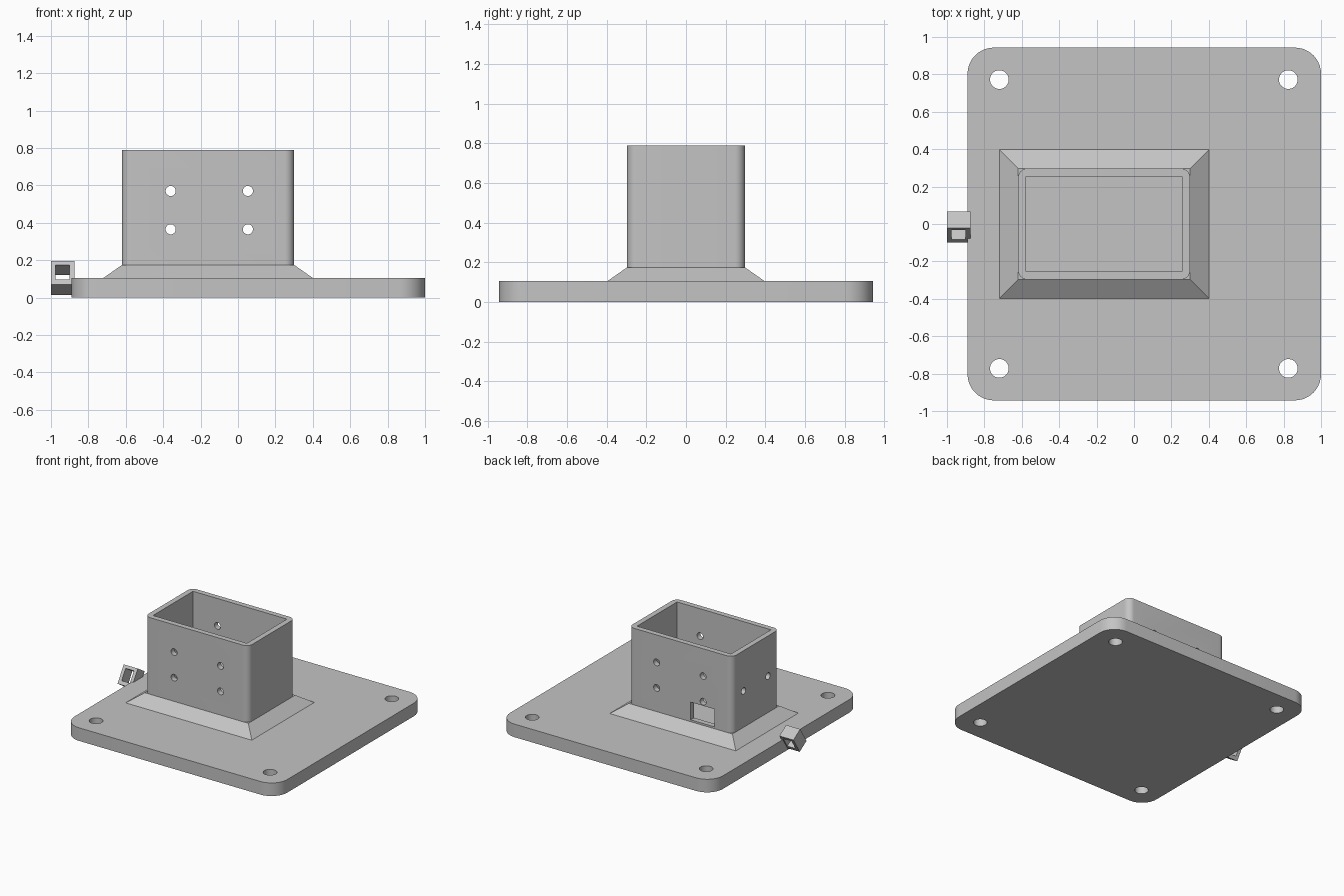
import bpy, bmesh, math
from mathutils import Matrix, Vector

if "Cube" in bpy.data.objects:
    bpy.data.objects.remove(bpy.data.objects["Cube"], do_unlink=True)

grey = bpy.data.materials.new("plain_grey")
grey.use_nodes = True
COLOUR = (0.55, 0.55, 0.55, 1)
grey.diffuse_color = COLOUR
grey.node_tree.nodes["Principled BSDF"].inputs["Base Color"].default_value = COLOUR


def finish(name, bm):
    bmesh.ops.recalc_face_normals(bm, faces=bm.faces)
    mesh = bpy.data.meshes.new(name)
    bm.to_mesh(mesh)
    bm.free()
    mesh.materials.append(grey)
    obj = bpy.data.objects.new(name, mesh)
    bpy.context.collection.objects.link(obj)
    return obj


def box(name, x, y, z, radius=0):
    """Box between (low, high) limits, with optional rounded upright edges."""
    bm = bmesh.new()
    bmesh.ops.create_cube(bm, size=1)
    for v in bm.verts:
        v.co = [lim[0] if c < 0 else lim[1] for c, lim in zip(v.co, (x, y, z))]
    if radius:
        upright = [e for e in bm.edges
                   if abs(e.verts[0].co.z - e.verts[1].co.z) > 0.01]
        bmesh.ops.bevel(bm, geom=upright, offset=radius, segments=10,
                        profile=0.5, affect='EDGES')
    return finish(name, bm)


def drill(centre, radius, depth, axis):
    """Round cutter along the given axis."""
    bm = bmesh.new()
    turn = Vector((0, 0, 1)).rotation_difference(Vector(axis)).to_matrix().to_4x4()
    bmesh.ops.create_cone(bm, cap_ends=True, segments=32, radius1=radius,
                          radius2=radius, depth=depth,
                          matrix=Matrix.Translation(centre) @ turn)
    return finish("cutter", bm)


def cut(obj, cutters):
    bpy.context.view_layer.objects.active = obj
    for c in cutters:
        mod = obj.modifiers.new("cut", 'BOOLEAN')
        mod.operation, mod.solver, mod.object = 'DIFFERENCE', 'EXACT', c
        bpy.ops.object.modifier_apply(modifier=mod.name)
        bpy.data.objects.remove(c, do_unlink=True)


def smooth(obj):
    bpy.ops.object.select_all(action='DESELECT')
    obj.select_set(True)
    bpy.context.view_layer.objects.active = obj
    bpy.ops.object.shade_smooth_by_angle(angle=math.radians(30))


PLATE_TOP, SKIRT_TOP, TUBE_TOP = 0.105, 0.175, 0.79

# Base plate with four bolt holes
plate = box("base_plate", (-0.89, 1), (-0.943, 0.943), (0, PLATE_TOP), 0.14)
cut(plate, [drill((x, y, 0.05), 0.05, 0.4, (0, 0, 1))
            for x in (-0.72, 0.825) for y in (-0.772, 0.772)])
smooth(plate)

# Sloped skirt between plate and tube
skirt = box("sloped_skirt", (-0.72, 0.4), (-0.397, 0.397), (PLATE_TOP, SKIRT_TOP))
for v in skirt.data.vertices:
    if v.co.z > 0.15:
        v.co.x += 0.1 if v.co.x < 0 else -0.1
        v.co.y += 0.1 if v.co.y < 0 else -0.1

# Open rectangular tube
tube = box("socket_tube", (-0.62, 0.3), (-0.297, 0.297), (SKIRT_TOP, TUBE_TOP), 0.05)
cut(tube, [box("cutter", (-0.577, 0.257), (-0.254, 0.254), (0, 1))])
# Screw holes through the front and back walls, and in one side wall
cut(tube, [drill((x, 0, z), 0.027, 1, (0, 1, 0))
           for x in (-0.36, 0.053) for z in (0.365, 0.57)])
cut(tube, [drill((-0.6, y, 0.467), 0.027, 0.2, (1, 0, 0)) for y in (-0.155, 0.155)])
# Rectangular slot low in the back wall
cut(tube, [box("cutter", (-0.46, -0.25), (0.2, 0.4), (0.19, 0.332))])
smooth(tube)

# Small tilted square loop at the plate edge
loop = box("tilted_loop", (-0.0625, 0.0625), (-0.051, 0.051), (-0.074, 0.074))
cut(loop, [box("cutter", (-0.037, 0.037), (-0.2, 0.2), (-0.044, 0.05))])
loop.location = (-0.9375, -0.017, 0.105)
loop.rotation_euler.x = -math.atan2(0.08, 0.125)
